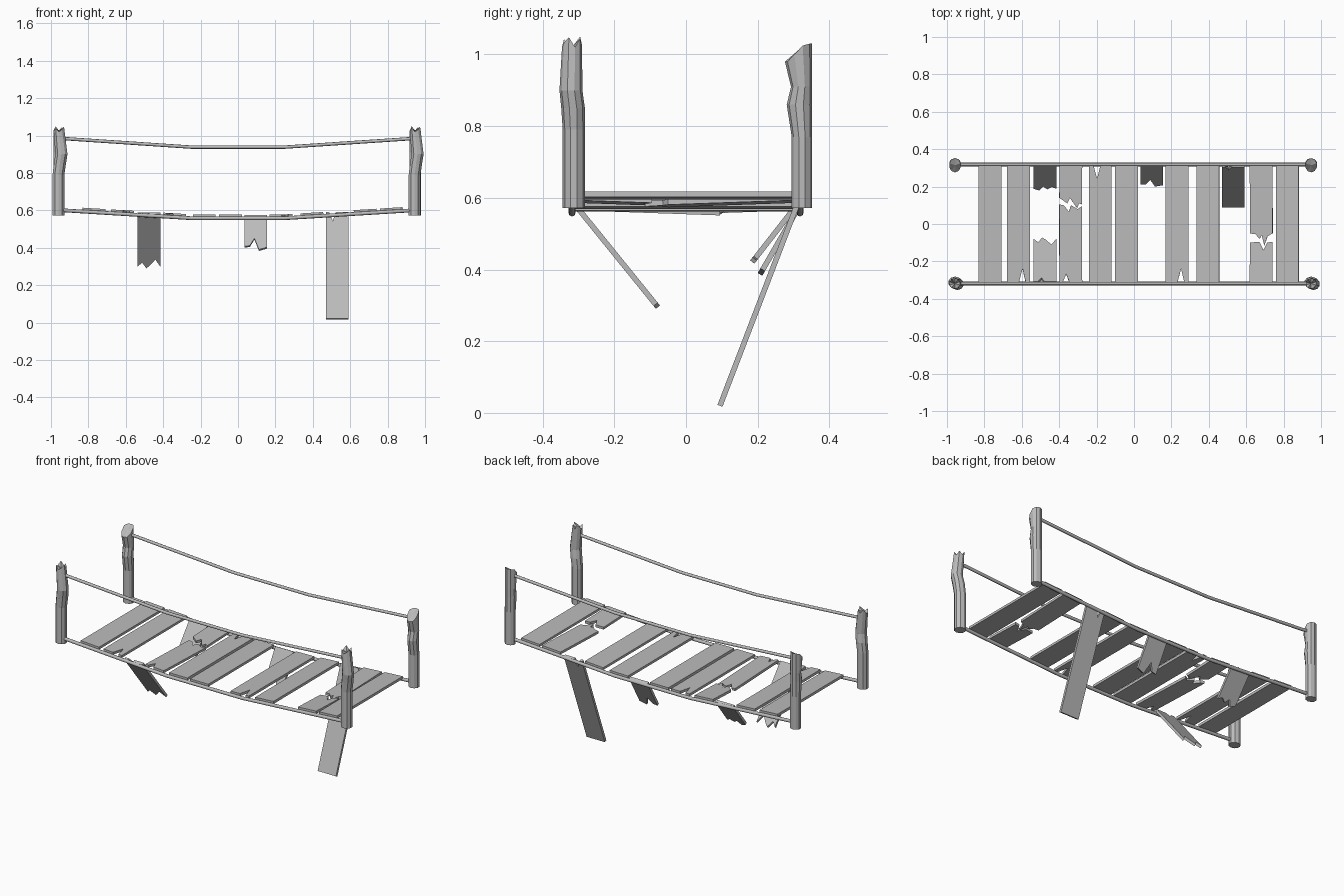
import bpy, bmesh, math
from mathutils import Matrix, Vector

if "Cube" in bpy.data.objects:
    bpy.data.objects.remove(bpy.data.objects["Cube"])

wood = bpy.data.materials.new("weathered grey wood")
wood.use_nodes = True
GREY = (0.5, 0.5, 0.5, 1)
wood.diffuse_color = GREY
wood.node_tree.nodes["Principled BSDF"].inputs["Base Color"].default_value = GREY

THICK = 0.015
EDGE = 0.313      # half width of the walkway
WIDE = 0.122      # plank width


def add_mesh(name, bm):
    bmesh.ops.recalc_face_normals(bm, faces=bm.faces)
    mesh = bpy.data.meshes.new(name)
    bm.to_mesh(mesh)
    bm.free()
    mesh.materials.append(wood)
    obj = bpy.data.objects.new(name, mesh)
    bpy.context.collection.objects.link(obj)
    return obj


# Sagging ropes
def sag(x, low, rise):
    return low + rise * max(0, (abs(x) - 0.25) / 0.7)


def rope(name, y, low, rise, radius):
    curve = bpy.data.curves.new(name, "CURVE")
    curve.dimensions = "3D"
    curve.bevel_depth = radius
    curve.bevel_resolution = 2
    curve.use_fill_caps = True
    curve.materials.append(wood)
    spline = curve.splines.new("POLY")
    xs = (-0.95, -0.6, -0.25, 0.25, 0.6, 0.95)
    spline.points.add(len(xs) - 1)
    for point, x in zip(spline.points, xs):
        point.co = (x, y, sag(x, low, rise), 1)
    bpy.context.collection.objects.link(bpy.data.objects.new(name, curve))


for side, y in (("front", -0.318), ("back", 0.318)):
    rope(side + "_foot_rope", y, 0.558, 0.043, 0.01)
    rope(side + "_hand_rope", y, 0.938, 0.047, 0.009)


# Planks: outlines run left to right as (fraction of width, y)
def plank(name, x, front=None, back=None, hinge=None, angle=0):
    front = front or [(0, -EDGE), (1, -EDGE)]
    back = back or [(0, EDGE), (1, EDGE)]
    bm = bmesh.new()
    outline = [bm.verts.new(((u - 0.5) * WIDE, y, -THICK / 2))
               for u, y in front + back[::-1]]
    face = bm.faces.new(outline)
    grown = bmesh.ops.extrude_face_region(bm, geom=[face])
    top = [v for v in grown["geom"] if isinstance(v, bmesh.types.BMVert)]
    bmesh.ops.translate(bm, verts=top, vec=(0, 0, THICK))
    z = sag(x, 0.571, 0.043)
    if hinge is not None:
        # swing the loose piece down around its rope
        swing = Matrix.Rotation(math.radians(angle), 4, "X")
        move = Matrix.Translation((0, hinge, 0))
        bm.transform(move @ swing @ move.inverted())
    if abs(angle) < 10:
        slope = (sag(x + 0.05, 0, 0.043) - sag(x - 0.05, 0, 0.043)) / 0.1
        bm.transform(Matrix.Rotation(-math.atan(slope), 4, "Y"))
    bm.transform(Matrix.Translation((x, 0, z)))
    add_mesh(name, bm)


def notch(y, depth, u):
    return [(0, y), (u - 0.16, y), (u, y + depth), (u + 0.14, y), (1, y)]


# Whole and chipped planks
for i, x in enumerate((-0.77, -0.04, 0.395, 0.82)):
    plank(f"whole_plank_{i + 1}", x)
plank("chipped_plank_1", -0.618, front=notch(-EDGE, 0.075, 0.68))
plank("chipped_plank_2", -0.18, back=notch(EDGE, -0.07, 0.36))
plank("chipped_plank_3", 0.23, front=notch(-EDGE, 0.075, 0.68))

# Planks snapped in two
plank("snapped_plank_1_front", -0.338, front=notch(-EDGE, 0.045, 0.3),
      back=[(0, 0.105), (0.2, 0.1), (0.42, 0.065), (0.52, 0.1), (0.8, 0.08), (1, 0.095)],
      hinge=-EDGE, angle=-2)
plank("snapped_plank_1_back", -0.338,
      front=[(0, 0.14), (0.35, 0.11), (0.46, 0.14), (0.78, 0.085), (0.86, 0.11), (1, 0.105)],
      hinge=EDGE, angle=2)
plank("snapped_plank_2_front", 0.68,
      back=[(0, -0.1), (0.42, -0.095), (0.6, -0.14), (0.76, -0.1), (1, -0.095)],
      hinge=-EDGE, angle=-2)
plank("snapped_plank_2_back", 0.68,
      front=[(0, -0.05), (0.25, -0.055), (0.42, -0.08), (0.52, -0.06), (0.63, -0.115),
             (0.78, -0.065), (1, -0.05)],
      hinge=EDGE, angle=2)

# Loose planks hanging from one rope
plank("hanging_front_piece", -0.476, front=notch(-EDGE, 0.03, 0.35),
      back=[(0, 0.05), (0.2, 0.02), (0.38, 0.06), (0.55, 0.04), (0.78, 0.0), (1, 0.05)],
      hinge=-EDGE, angle=-51)
plank("hanging_back_piece", -0.476,
      front=[(0, 0.12), (0.25, 0.105), (0.42, 0.14), (0.6, 0.115), (0.8, 0.135), (1, 0.12)],
      hinge=EDGE, angle=52)
plank("hanging_short_piece", 0.095,
      front=[(0, 0.12), (0.24, 0.125), (0.44, 0.17), (0.64, 0.1), (1, 0.115)],
      hinge=EDGE, angle=60)
plank("hanging_long_plank", 0.531, front=[(0, -0.296), (1, -0.296)],
      back=notch(EDGE, -0.05, 0.3), hinge=EDGE, angle=69)


# Posts: stacked rings of a ten-sided oval
def post(name, rings, top_height):
    sides = 10
    bm = bmesh.new()
    loops = []
    for cx, cy, rx, ry, z in rings:
        loop = []
        for i in range(sides):
            a = math.tau * (i + 0.5) / sides
            p = Vector((cx + rx * math.cos(a), cy + ry * math.sin(a), z))
            if z == rings[-1][4]:
                p.z += top_height(i, math.sin(a))
            loop.append(bm.verts.new(p))
        loops.append(loop)
    for low, high in zip(loops, loops[1:]):
        for i in range(sides):
            j = (i + 1) % sides
            bm.faces.new((low[i], low[j], high[j], high[i]))
    bm.faces.new(loops[0][::-1])
    cx, cy, rx, ry, z = rings[-1]
    tip = bm.verts.new((cx, cy, z + top_height(0, 0)))
    for i in range(sides):
        bm.faces.new((loops[-1][i], loops[-1][(i + 1) % sides], tip))
    add_mesh(name, bm)


def splintered(i, s):
    return (0.0, 0.025, 0.006, 0.03, 0.008, 0.002, 0.022, 0.0, 0.012, 0.028)[i]


def slanted(i, s):
    return 0.025 + 0.025 * max(-1, min(1, 1.6 * s + 0.3))


for side, x in (("right", -0.96), ("left", 0.944)):
    post(side + "_front_post",
         [(x, -0.313, 0.033, 0.031, 0.572), (x, -0.313, 0.033, 0.031, 0.79),
          (x + 0.008, -0.315, 0.034, 0.033, 0.85), (x + 0.016, -0.321, 0.034, 0.032, 0.9),
          (x + 0.002, -0.318, 0.029, 0.028, 1.02)], splintered)
    rings = []
    for front_y, z in ((0.295, 0.572), (0.295, 0.77), (0.281, 0.86), (0.293, 0.91),
                       (0.276, 0.98)):
        rings.append((x + 0.003, (front_y + 0.352) / 2, 0.032, (0.352 - front_y) / 2, z))
    post(side + "_back_post", rings, slanted)
